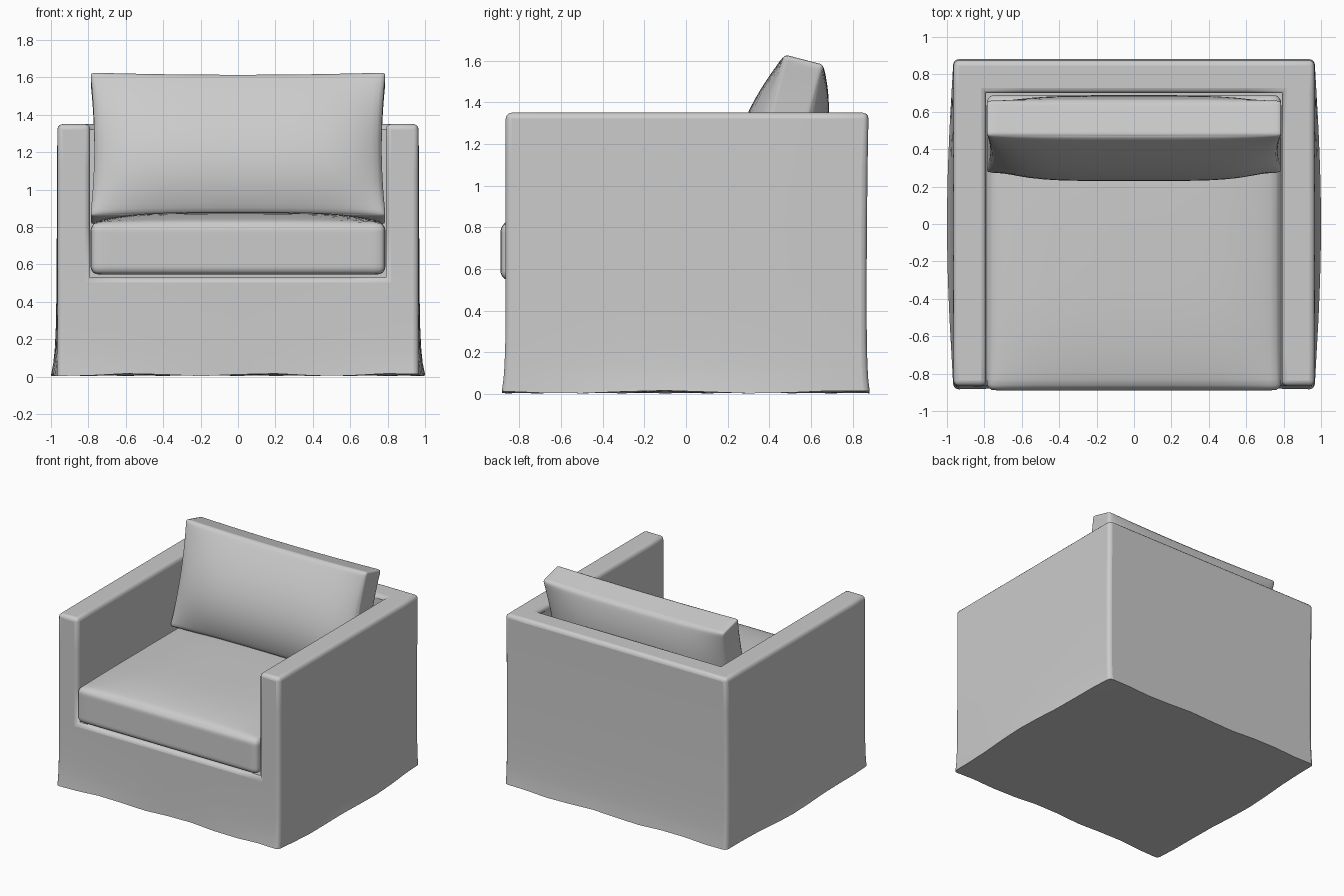
import bpy, bmesh, math
from mathutils import Matrix, Vector

if "Cube" in bpy.data.objects:
    bpy.data.objects.remove(bpy.data.objects["Cube"])

fabric = bpy.data.materials.new("grey_fabric")
fabric.diffuse_color = (0.6, 0.6, 0.6, 1)
fabric.use_nodes = True
fabric.node_tree.nodes["Principled BSDF"].inputs["Base Color"].default_value = fabric.diffuse_color


def finish(name, bm, angle):
    bmesh.ops.recalc_face_normals(bm, faces=bm.faces)
    me = bpy.data.meshes.new(name)
    bm.to_mesh(me)
    bm.free()
    me.materials.append(fabric)
    ob = bpy.data.objects.new(name, me)
    bpy.context.collection.objects.link(ob)
    bpy.ops.object.select_all(action='DESELECT')
    ob.select_set(True)
    bpy.context.view_layer.objects.active = ob
    bpy.ops.object.shade_smooth_by_angle(angle=math.radians(angle))
    return ob


# Slipcovered frame: one skin around base, two arms and back
def build_frame():
    xs = [-.96, -.79, -.6, -.4, -.2, 0, .2, .4, .6, .79, .96]
    ys = [-.865, -.7, -.5, -.3, -.1, .1, .3, .5, .7, .872]
    zs = [.01, .07, .14, .25, .4, .53, .8, 1.1, 1.35]
    nx, ny, nz = len(xs) - 1, len(ys) - 1, len(zs) - 1

    def solid(c):
        i, j, k = c
        if not (0 <= i < nx and 0 <= j < ny and 0 <= k < nz):
            return False
        return k < 5 or i in (0, nx - 1) or j == ny - 1

    bm = bmesh.new()
    verts = {}

    def vert(c):
        if c not in verts:
            verts[c] = bm.verts.new((xs[c[0]], ys[c[1]], zs[c[2]]))
        return verts[c]

    for c in ((i, j, k) for i in range(nx) for j in range(ny) for k in range(nz)):
        if not solid(c):
            continue
        for a in range(3):
            for s in (0, 1):
                n = list(c)
                n[a] += 2 * s - 1
                if solid(n):
                    continue
                quad = []
                for p, q in ((0, 0), (1, 0), (1, 1), (0, 1)):
                    v = list(c)
                    v[a] += s
                    v[(a + 1) % 3] += p
                    v[(a + 2) % 3] += q
                    quad.append(vert(tuple(v)))
                bm.faces.new(quad)
    bmesh.ops.recalc_face_normals(bm, faces=bm.faces)

    # Soft bevel on convex edges, hem stays sharp
    weight = bm.edges.layers.float.new("bevel_weight_edge")
    for e in bm.edges:
        hem = all(v.co.z < .02 for v in e.verts)
        if e.calc_face_angle_signed() > .7 and not hem:
            e[weight] = 1

    # Flared skirt, slightly bulging sides and wavy hem
    for v in bm.verts:
        x, y, z = v.co
        flare = math.exp(-(z - .01) / .11)
        mid = max(0, math.cos(math.pi * y / 1.75))
        if abs(x) > .9:
            v.co.x += math.copysign(.005 + mid * (.008 * (1 - z / 1.5) + .027 * flare), x)
        if y < -.86:
            v.co.y -= .02 * flare * abs(x)
        if y > .87:
            v.co.y += .015 * flare + .01 * (z / 1.35) ** 3 - .006
        if z < .02:
            v.co.z += .007 * math.sin(9 * x + 7 * y)
    ob = finish("frame", bm, 40)
    mod = ob.modifiers.new("soft_edges", 'BEVEL')
    mod.limit_method = 'WEIGHT'
    mod.width = .028
    mod.segments = 3


# Cushion: rounded box, denser near its edges, shaped by a puff function
def cushion(name, half, radius, puff, matrix, n=24):
    bm = bmesh.new()
    bmesh.ops.create_cube(bm, size=2)
    bmesh.ops.subdivide_edges(bm, edges=bm.edges[:], cuts=n - 1, use_grid_fill=True)
    for v in bm.verts:
        u = Vector([math.sin(math.pi / 2 * c) for c in v.co])
        p = Vector([a * h for a, h in zip(u, half)])
        core = Vector([max(-h + radius, min(h - radius, c)) for c, h in zip(p, half)])
        d = p - core
        if d.length > 1e-6:
            p = core + d.normalized() * radius
        v.co = p + Vector(puff(*u))
    bm.transform(matrix)
    finish(name, bm, 50)


def seat_puff(x, y, z):
    crown = (1 - x ** 4) * (1 - y ** 4) * .055
    return (0, 0, crown * max(0, z) ** 3)


def back_puff(x, y, z):
    swell = (1 - abs(x) ** 5) * (1 - z * z)
    depth = .108 * (1 - .3 * z) if y < 0 else .1
    return (-.022 * x ** 3 * (1 - z * z), depth * y * swell,
            -.012 * z ** 3 * (1 - x * x))


build_frame()
cushion("seat_cushion", (.788, .79, .14), .045, seat_puff,
        Matrix.Translation((0, -.1, .685)))
cushion("back_cushion", (.79, .10, .398), .022, back_puff,
        Matrix.Translation((0, .467, 1.22)) @ Matrix.Rotation(math.radians(-14.5), 4, 'X'))
